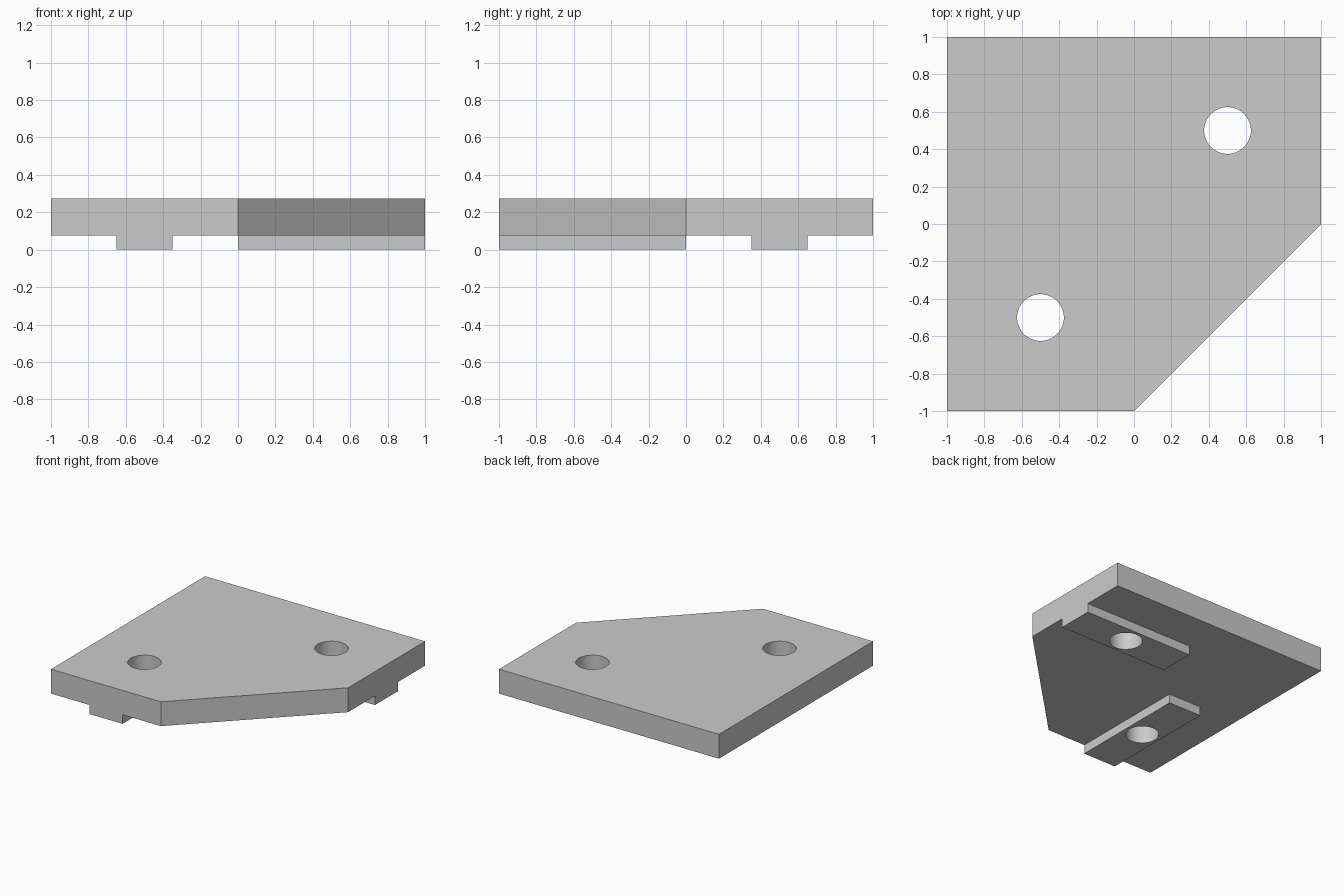
import bpy
import bmesh
import math

default = bpy.data.objects.get("Cube")
if default:
    bpy.data.objects.remove(default, do_unlink=True)

TOP, STEP = 0.275, 0.075        # top of the plate, height of the keys
HOLES = [(-0.5, -0.5), (0.5, 0.5)]
HOLE_RADIUS, KEY_HALF = 0.125, 0.15

grey = bpy.data.materials.new("light grey")
grey.use_nodes = True
grey.diffuse_color = (0.6, 0.6, 0.6, 1)
grey.node_tree.nodes["Principled BSDF"].inputs["Base Color"].default_value = (0.6, 0.6, 0.6, 1)


def prism(name, outline, low, high):
    """Extrude a flat outline from height low to height high."""
    bm = bmesh.new()
    base = bm.faces.new([bm.verts.new((x, y, low)) for x, y in outline])
    top = bmesh.ops.extrude_face_region(bm, geom=[base])["geom"]
    for v in top:
        if isinstance(v, bmesh.types.BMVert):
            v.co.z = high
    bmesh.ops.recalc_face_normals(bm, faces=bm.faces)
    mesh = bpy.data.meshes.new(name)
    bm.to_mesh(mesh)
    bm.free()
    mesh.materials.append(grey)
    obj = bpy.data.objects.new(name, mesh)
    bpy.context.collection.objects.link(obj)
    return obj


def box(name, x0, x1, y0, y1):
    return prism(name, [(x0, y0), (x1, y0), (x1, y1), (x0, y1)], 0, (TOP + STEP) / 2)


def combine(target, other, operation):
    """Apply a boolean and discard the helper."""
    mod = target.modifiers.new(operation.title(), 'BOOLEAN')
    mod.operation, mod.object, mod.solver = operation, other, 'EXACT'
    bpy.context.view_layer.objects.active = target
    bpy.ops.object.modifier_apply(modifier=mod.name)
    bpy.data.objects.remove(other, do_unlink=True)


# Square plate with one corner cut off
plate = prism("corner_plate", [(-1, -1), (0, -1), (1, 0), (1, 1), (-1, 1)], STEP, TOP)

# Locating keys under the plate, each running in from an edge to the middle
(front_x, _), (_, side_y) = HOLES
combine(plate, box("front_key", front_x - KEY_HALF, front_x + KEY_HALF, -1, 0), 'UNION')
combine(plate, box("side_key", 0, 1, side_y - KEY_HALF, side_y + KEY_HALF), 'UNION')

# Bolt holes through plate and keys
SEGMENTS = 64
for cx, cy in HOLES:
    ring = [(cx + HOLE_RADIUS * math.cos(math.tau * i / SEGMENTS),
             cy + HOLE_RADIUS * math.sin(math.tau * i / SEGMENTS)) for i in range(SEGMENTS)]
    cutter = prism("hole_cutter", ring, -0.1, TOP + 0.1)
    cutter.hide_render = True
    combine(plate, cutter, 'DIFFERENCE')

# Smooth hole walls, crisp edges elsewhere
bpy.ops.object.select_all(action='DESELECT')
plate.select_set(True)
bpy.context.view_layer.objects.active = plate
bpy.ops.object.shade_smooth_by_angle(angle=math.radians(30))
